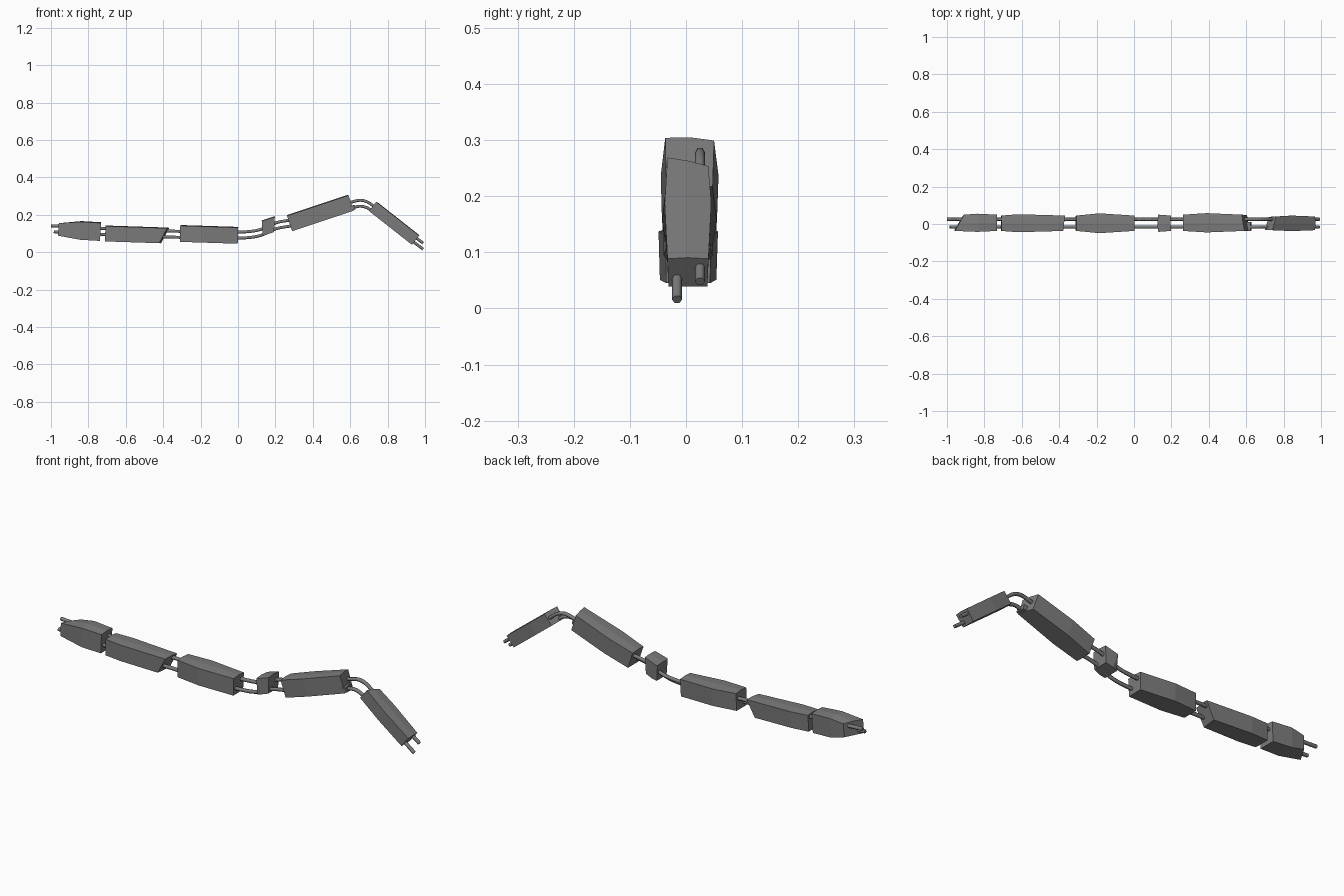
import bpy
import bmesh
from mathutils import Vector

cube = bpy.data.objects.get("Cube")
if cube:
    bpy.data.objects.remove(cube, do_unlink=True)

# One flat grey for concrete and reinforcement
grey = bpy.data.materials.new("concrete_grey")
grey.use_nodes = True
grey.diffuse_color = (0.2, 0.2, 0.2, 1)
shader = grey.node_tree.nodes["Principled BSDF"]
shader.inputs["Base Color"].default_value = grey.diffuse_color

FRONT = -0.037
BACK = 0.045


def add_object(name, data):
    data.materials.append(grey)
    obj = bpy.data.objects.new(name, data)
    bpy.context.collection.objects.link(obj)


def cross_section(bm, center, along, normal, height, front, back, skew, lean):
    """Five-sided ring: a box profile with a faint ridge along the top."""
    half = normal * height / 2
    top = center + half + along * lean
    bottom = center - half
    front_shift = along * skew
    across = Vector((0, 1, 0))
    ridge = normal * height / 25
    corners = [
        bottom + front_shift + across * front * 0.95,
        top + front_shift - ridge + across * front,
        top + front_shift / 2 + across * (front + back) / 2,
        top - ridge + across * back,
        bottom + across * back * 0.95,
    ]
    return [bm.verts.new(corner) for corner in corners]


def chunk(name, start, end, height, front=FRONT, back=BACK, bulge=0.0, middle=0.4,
          start_taper=1.0, start_skew=0.0, end_skew=0.0, start_lean=0.0, end_lean=0.0):
    """Loft a broken slab from its start to its end, bulging sideways at the middle."""
    first = Vector((start[0], 0, start[1]))
    last = Vector((end[0], 0, end[1]))
    along = (last - first).normalized()
    normal = along.cross(Vector((0, 1, 0))) * -1
    if normal.z < 0:
        normal.negate()
    bm = bmesh.new()
    rings = [
        cross_section(bm, first, along, normal, height * start_taper,
                      front, back, start_skew, start_lean),
        cross_section(bm, first.lerp(last, middle), along, normal, height,
                      front - bulge, back + bulge, 0, 0),
        cross_section(bm, last, along, normal, height,
                      front, back, end_skew, end_lean),
    ]
    for ring, following in zip(rings, rings[1:]):
        for i, vert in enumerate(ring):
            bm.faces.new((ring[i - 1], vert, following[i], following[i - 1]))
    bm.faces.new(rings[0])
    bm.faces.new(rings[-1])
    bmesh.ops.recalc_face_normals(bm, faces=bm.faces[:])
    mesh = bpy.data.meshes.new(name)
    bm.to_mesh(mesh)
    bm.free()
    add_object(name, mesh)


def rod(name, path, y, offset, trim):
    """Bent bar following the shared path, shifted up or down, with shortened start."""
    curve = bpy.data.curves.new(name, "CURVE")
    curve.dimensions = "3D"
    curve.bevel_depth = 0.009
    curve.bevel_resolution = 1
    curve.resolution_u = 5
    curve.use_fill_caps = True
    spline = curve.splines.new("BEZIER")
    spline.bezier_points.add(len(path) - 1)
    for point, (x, z) in zip(spline.bezier_points, path):
        point.co = (x, y, z + offset)
        point.handle_left_type = "AUTO"
        point.handle_right_type = "AUTO"
    spline.bezier_points[0].co.x += trim
    add_object(name, curve)


# Broken concrete chunks, from the model's right to its left
chunk("end_chunk", (-0.91, 0.12), (-0.735, 0.11), height=0.1, back=0.05,
      bulge=0.005, start_taper=0.7, start_skew=-0.05)
chunk("long_chunk", (-0.71, 0.1), (-0.41, 0.09), height=0.085, bulge=0.007,
      middle=0.3, end_skew=-0.01, end_lean=0.04)
chunk("middle_chunk", (-0.31, 0.1), (0, 0.09), height=0.09, bulge=0.012)
chunk("small_chunk", (0.12, 0.125), (0.18, 0.145), height=0.08, bulge=0.005,
      start_lean=0.02, end_lean=0.03)
chunk("raised_chunk", (0.275, 0.155), (0.59, 0.26), height=0.09, back=0.05,
      bulge=0.008, end_skew=0.015)
chunk("sloped_chunk", (0.74, 0.23), (0.95, 0.065), height=0.065, front=-0.033,
      back=0.04, bulge=0.005, start_skew=-0.025)

# Broken lip at the lower front of the raised chunk's end
chunk("fracture_lip", (0.58, 0.23), (0.625, 0.24), height=0.025, back=0.01)

# Two bent reinforcing rods through all chunks
bar_path = [(-1, 0.125), (-0.7, 0.11), (-0.3, 0.095), (0.03, 0.092), (0.12, 0.105),
            (0.2, 0.14), (0.3, 0.16), (0.6, 0.25), (0.67, 0.26), (0.75, 0.21),
            (0.99, 0.032)]
rod("upper_rod", bar_path, y=0.025, offset=0.016, trim=0)
rod("lower_rod", bar_path, y=-0.016, offset=-0.016, trim=0.015)
